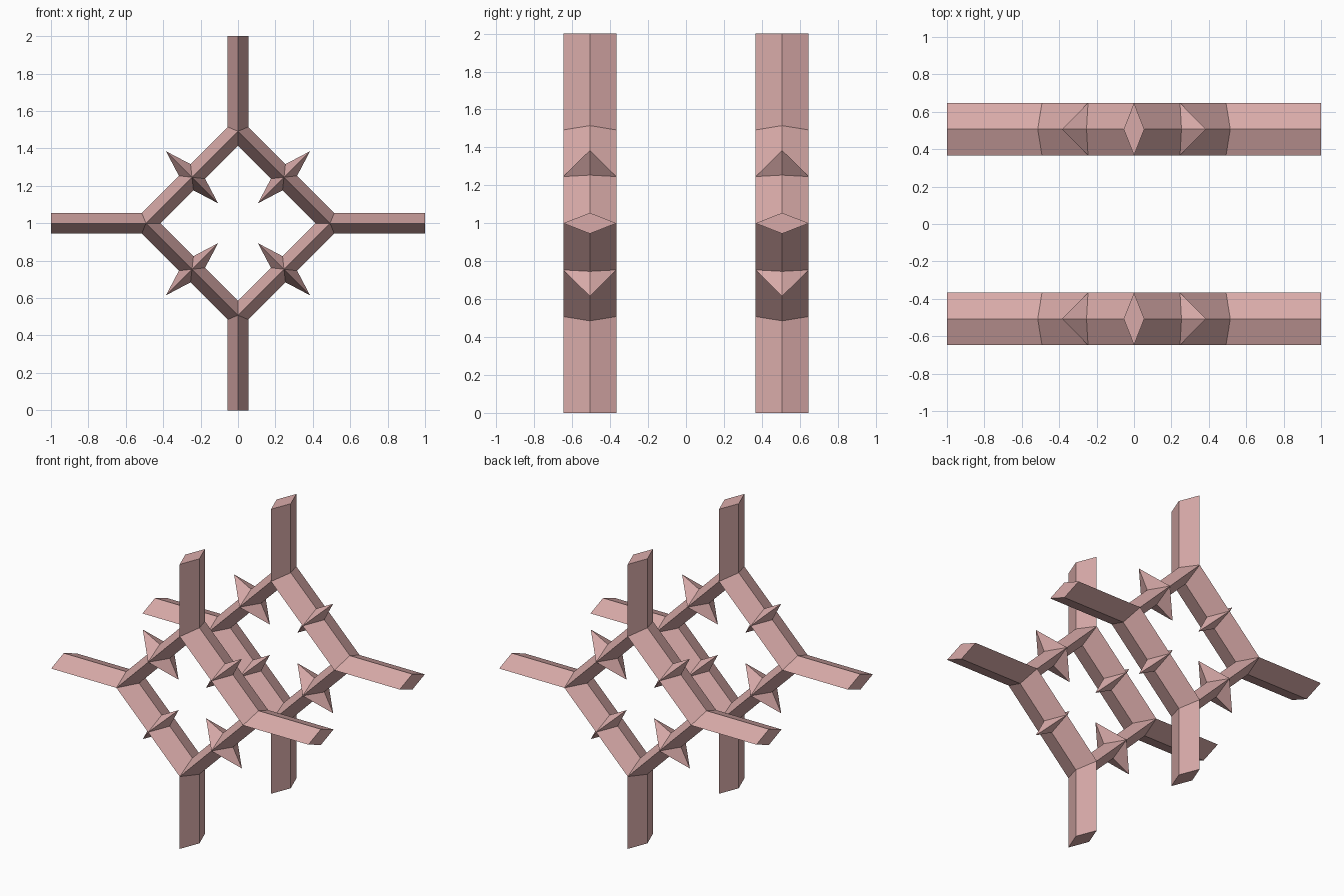
import bpy, bmesh, math
from mathutils import Vector, Matrix

if "Cube" in bpy.data.objects:
    bpy.data.objects.remove(bpy.data.objects["Cube"])

R = 0.492          # corner radius of the diamond ring (bar ridges)
W, D = 0.055, 0.14 # half width and half depth of the rhombic bars
YC = -0.507        # centre plane of the front frame
MITRE = W * math.tan(math.pi / 8)

mat = bpy.data.materials.new("dusty_pink")
mat.diffuse_color = (0.70, 0.41, 0.40, 1)
mat.use_nodes = True
mat.node_tree.nodes["Principled BSDF"].inputs["Base Color"].default_value = mat.diffuse_color


def place(x, y, z, k):
    """Point turned k quarter turns in the frame plane."""
    p = Matrix.Rotation(k * math.pi / 2, 3, 'Y') @ Vector((x, y, z))
    return p + Vector((0, YC, 1))


def add_faces(bm, points, faces):
    vs = [bm.verts.new(p) for p in points]
    for f in faces:
        bm.faces.new([vs[i] for i in f])


def finish(bm, name):
    bmesh.ops.remove_doubles(bm, verts=bm.verts, dist=0.0005)
    bmesh.ops.recalc_face_normals(bm, faces=bm.faces)
    me = bpy.data.meshes.new(name)
    bm.to_mesh(me)
    bm.free()
    me.materials.append(mat)
    ob = bpy.data.objects.new(name, me)
    bpy.context.collection.objects.link(ob)
    # second copy at the back
    m = ob.modifiers.new("mirror_to_back", 'MIRROR')
    m.use_axis = (False, True, False)
    m.use_mirror_merge = False


TUBE = [(i, (i + 1) % 4, 4 + (i + 1) % 4, 4 + i) for i in range(4)]

# Frame: four arms and four mitred diamond bars welded together
bm = bmesh.new()
inner = R - W * math.sqrt(2)
for k in range(4):
    section = [(W, 0), (0, D), (-W, 0), (0, -D)]
    base = [place(x, y, R + (MITRE if x else 0), k) for x, y in section]
    end = [place(x, y, 1, k) for x, y in section]
    add_faces(bm, base + end, TUBE + [(7, 6, 5, 4)])
    start = [place(W, 0, R + MITRE, k), place(0, D, R, k),
             place(0, 0, inner, k), place(0, -D, R, k)]
    stop = [place(-W, 0, R + MITRE, k + 1), place(0, D, R, k + 1),
            place(0, 0, inner, k + 1), place(0, -D, R, k + 1)]
    add_faces(bm, start + stop, TUBE)
finish(bm, "frame")

# Spikes: one long octahedron through the middle of each bar
bm = bmesh.new()
T, A, M = 0.197 / math.sqrt(2), 0.061 / math.sqrt(2), R / 2
for k in range(4):
    rim = [place(M + A, 0, M - A, k), place(M, D, M, k),
           place(M - A, 0, M + A, k), place(M, -D, M, k)]
    tips = [place(M + T, 0, M + T, k), place(M - T, 0, M - T, k)]
    add_faces(bm, rim + tips,
              [(i, (i + 1) % 4, t) for i in range(4) for t in (4, 5)])
finish(bm, "spikes")
